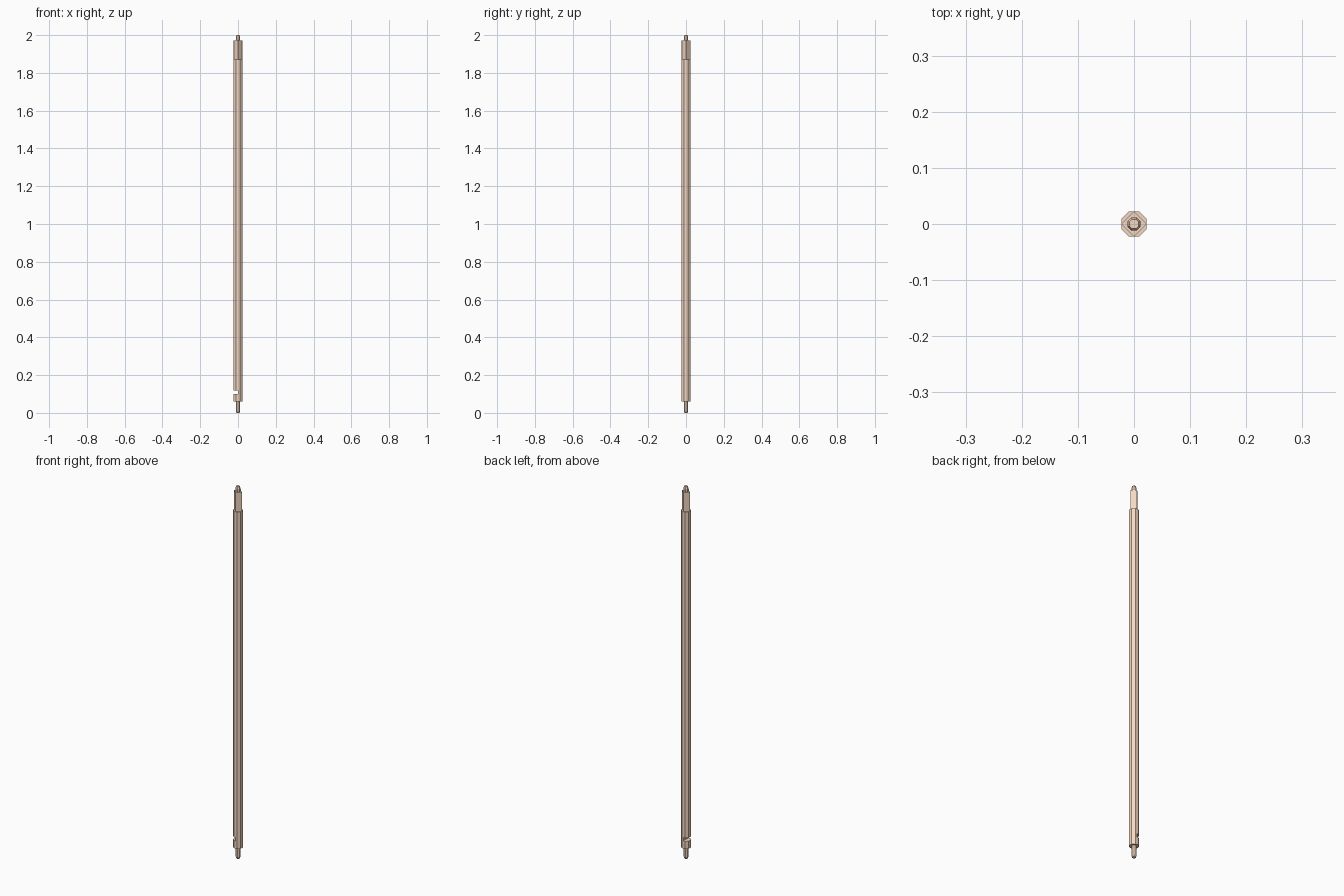
import bpy, bmesh, math

if "Cube" in bpy.data.objects:
    bpy.data.objects.remove(bpy.data.objects["Cube"])


def lathe(name, profile, sides, turn=0.0):
    """Closed flat-faced solid stacked from (radius, z) rings."""
    bm = bmesh.new()
    rings = []
    for r, z in profile:
        rings.append([bm.verts.new((r * math.cos(turn + 2 * math.pi * i / sides),
                                    r * math.sin(turn + 2 * math.pi * i / sides), z))
                      for i in range(sides)])
    for a, b in zip(rings, rings[1:]):
        for i in range(sides):
            j = (i + 1) % sides
            bm.faces.new((a[i], a[j], b[j], b[i]))
    bm.faces.new(rings[0][::-1])
    bm.faces.new(rings[-1])
    mesh = bpy.data.meshes.new(name)
    bm.to_mesh(mesh)
    bm.free()
    ob = bpy.data.objects.new(name, mesh)
    bpy.context.collection.objects.link(ob)
    ob.data.materials.append(skin)
    return ob


skin = bpy.data.materials.new("warm_metal")
skin.diffuse_color = (0.92, 0.69, 0.54, 1)
skin.use_nodes = True
skin.node_tree.nodes["Principled BSDF"].inputs["Base Color"].default_value = skin.diffuse_color
eighth = math.pi / 8

# Long eight-sided shaft
shaft = lathe("shaft", [(0.0245, 0.06), (0.0245, 1.87)], 8, eighth)

# Cross slot on the left side near the foot
bpy.ops.mesh.primitive_cube_add(size=1, location=(-0.025, 0, 0.11))
slot = bpy.context.object
slot.name = "slot_cutter"
slot.scale = (0.05, 0.1, 0.018)
slot.hide_render = True
cut = shaft.modifiers.new("slot", 'BOOLEAN')
cut.object = slot
cut.operation = 'DIFFERENCE'
cut.solver = 'EXACT'
bpy.context.view_layer.objects.active = shaft
bpy.ops.object.modifier_apply(modifier=cut.name)
bpy.data.objects.remove(slot)

# Square drive end, corners on the axes
lathe("square_drive", [(0.0225, 1.87), (0.0225, 1.972)], 4)

# Pivot pins at both ends
lathe("top_pin", [(0.0125, 1.972), (0.0125, 1.99), (0.009, 2.0)], 8, eighth)
lathe("bottom_pin", [(0.009, 0.0), (0.0125, 0.01), (0.0125, 0.06)], 8, eighth)
